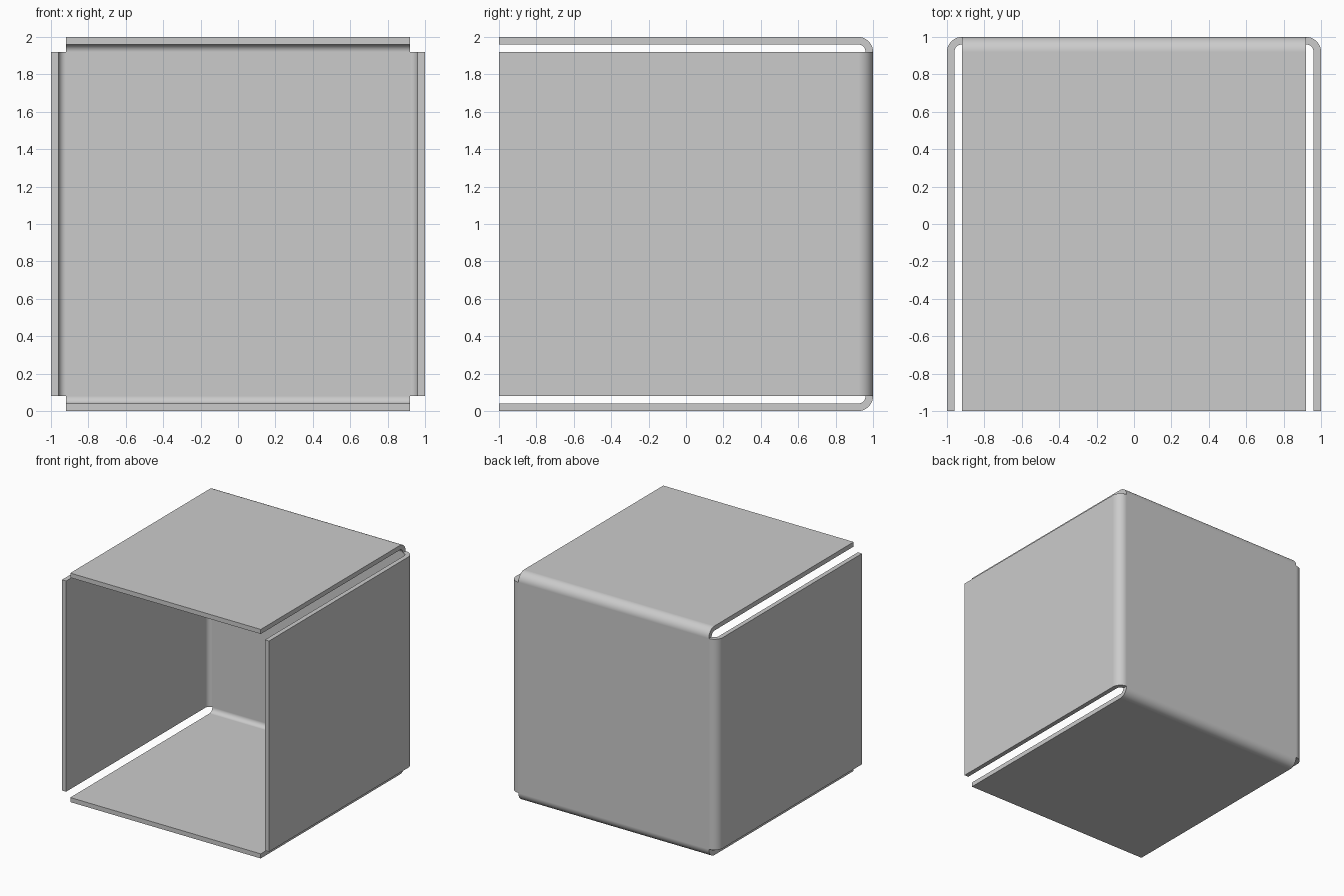
import bpy
import bmesh
from math import sin, cos, pi
from mathutils import Matrix, Vector

HALF = 1.0          # half of the outer size
THICK = 0.04        # sheet thickness
BEND = 0.08         # outer bend radius
FLAT = HALF - BEND  # half width of every flat panel
STEPS = 12          # segments per bend

if "Cube" in bpy.data.objects:
    bpy.data.objects.remove(bpy.data.objects["Cube"])

steel = bpy.data.materials.new("plain grey metal")
steel.use_nodes = True
grey = (0.6, 0.6, 0.6, 1)
steel.diffuse_color = grey
steel.node_tree.nodes["Principled BSDF"].inputs["Base Color"].default_value = grey


def bend_profile(radius):
    """Side outline of a wall: round the bend, then straight to the front."""
    angles = [i / STEPS * pi / 2 for i in range(STEPS + 1)]
    points = [(FLAT + radius * sin(a), FLAT + radius * cos(a)) for a in angles]
    return points + [(FLAT + radius, -HALF)]


bm = bmesh.new()


def row(points, side, turn):
    return [bm.verts.new(turn @ Vector((x, y, side * FLAT))) for x, y in points]


def strip(a, b):
    for i in range(len(a) - 1):
        bm.faces.new((a[i], a[i + 1], b[i + 1], b[i]))


# Four bent walls around the y axis
outer, inner = bend_profile(BEND), bend_profile(BEND - THICK)
for quarter in range(4):
    turn = Matrix.Translation((0, 0, HALF)) @ Matrix.Rotation(quarter * pi / 2, 4, 'Y')
    out_lo, out_hi = row(outer, -1, turn), row(outer, 1, turn)
    in_lo, in_hi = row(inner, -1, turn), row(inner, 1, turn)
    strip(out_lo, out_hi)
    strip(in_hi, in_lo)
    strip(out_hi, in_hi)
    strip(in_lo, out_lo)
    bm.faces.new((out_lo[-1], out_hi[-1], in_hi[-1], in_lo[-1]))

# Back panel, outside and inside skins
for y in (HALF, HALF - THICK):
    corners = [(-1, -1), (1, -1), (1, 1), (-1, 1)]
    bm.faces.new([bm.verts.new((x * FLAT, y, HALF + z * FLAT)) for x, z in corners])

bmesh.ops.remove_doubles(bm, verts=bm.verts, dist=0.0005)
bmesh.ops.recalc_face_normals(bm, faces=bm.faces)

mesh = bpy.data.meshes.new("folded_sheet_box")
bm.to_mesh(mesh)
bm.free()
mesh.materials.append(steel)
box = bpy.data.objects.new("folded_sheet_box", mesh)
bpy.context.collection.objects.link(box)

# Smooth bends, crisp cut edges, flat panels
bpy.ops.object.select_all(action='DESELECT')
box.select_set(True)
bpy.context.view_layer.objects.active = box
bpy.ops.object.shade_smooth_by_angle(angle=pi / 6)
weighted = box.modifiers.new("flat panel shading", 'WEIGHTED_NORMAL')
weighted.keep_sharp = True
